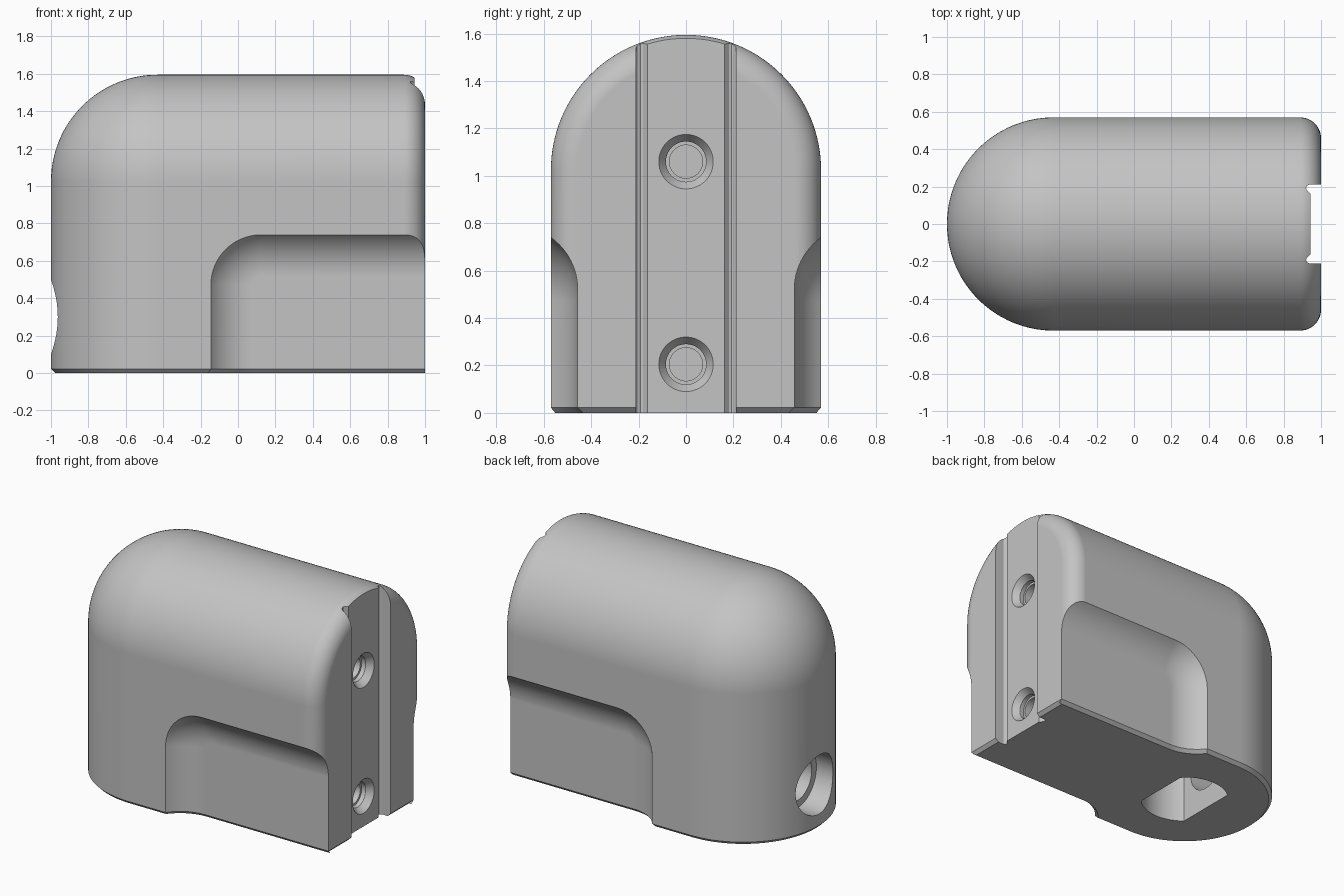
import bpy, bmesh
from math import sin, cos, pi, radians, sqrt

if "Cube" in bpy.data.objects:
    bpy.data.objects.remove(bpy.data.objects["Cube"])

R = 0.57            # half width of the body
NOSE = -0.43        # centre of the rounded nose
SPRING = 1.025      # height where the arch begins
FILLET = 0.112      # rounding at the mounting face

grey = bpy.data.materials.new("light_grey")
grey.use_nodes = True
grey.diffuse_color = (0.55, 0.55, 0.55, 1)
grey.node_tree.nodes["Principled BSDF"].inputs["Base Color"].default_value = (0.55, 0.55, 0.55, 1)


def loft(name, rings, cap_start=True):
    """Skin a list of closed rings of points and cap the ends."""
    bm = bmesh.new()
    loops = [[bm.verts.new(p) for p in ring] for ring in rings]
    n = len(loops[0])
    for a, b in zip(loops, loops[1:]):
        for i in range(n):
            j = (i + 1) % n
            bm.faces.new((a[i], a[j], b[j], b[i]))
    if cap_start:
        bm.faces.new(loops[0])
    bm.faces.new(loops[-1])
    bmesh.ops.remove_doubles(bm, verts=bm.verts, dist=1e-5)
    bmesh.ops.recalc_face_normals(bm, faces=bm.faces)
    mesh = bpy.data.meshes.new(name)
    bm.to_mesh(mesh)
    bm.free()
    mesh.materials.append(grey)
    obj = bpy.data.objects.new(name, mesh)
    bpy.context.collection.objects.link(obj)
    return obj


def cut(target, cutter):
    """Subtract the cutter and remove it."""
    mod = target.modifiers.new("cut", "BOOLEAN")
    mod.operation = "DIFFERENCE"
    mod.solver = "EXACT"
    mod.object = cutter
    cutter.hide_render = True
    bpy.context.view_layer.objects.active = target
    bpy.ops.object.modifier_apply(modifier=mod.name)
    bpy.data.objects.remove(cutter)


def arch(x, r):
    pts = [(x, r * cos(pi * i / 64), SPRING + r * sin(pi * i / 64)) for i in range(65)]
    return [(x, r, 0)] + pts + [(x, -r, 0)]


def turned(name, z, profile):
    """Round cutter along x from (x, radius) pairs."""
    return loft(name, [[(x, r * cos(pi * i / 24), z + r * sin(pi * i / 24))
                        for i in range(48)] for x, r in profile])


# Body: arch sections following the round nose and the filleted mounting face
sections = []
for i in range(33):
    t = pi / 2 * i / 32
    sections.append(arch(NOSE - R * cos(t), R * sin(t) if i else 0))
for i in range(13):
    t = pi / 2 * i / 12
    sections.append(arch(1 - FILLET + FILLET * sin(t), R - FILLET * (1 - cos(t))))
body = loft("housing", sections, cap_start=False)

# Coved recesses low on both sides
COVE = 0.27
for side in (-1, 1):
    layers = []
    for k in range(15):
        t = radians(62) * k / 14
        rad = 0.05 + COVE * sin(t)
        y = side * (0.457 + COVE * (1 - cos(t)))
        ring = [(0.124 - rad, y, -0.2)]
        for i in range(17):
            a = pi / 2 * i / 16
            ring.append((0.124 - rad * cos(a), y, 0.47 + rad * sin(a)))
        ring += [(1.3, y, 0.47 + rad), (1.3, y, -0.2)]
        layers.append(ring)
    cut(body, loft("recess_cutter", layers))

# Chamfer around the base
bm = bmesh.new()
bm.from_mesh(body.data)
bmesh.ops.remove_doubles(bm, verts=bm.verts, dist=0.0005)
floor = [f for f in bm.faces if all(abs(v.co.z) < 1e-4 for v in f.verts)]
bmesh.ops.dissolve_faces(bm, faces=floor)
rim = [e for e in bm.edges if all(abs(v.co.z) < 1e-4 for v in e.verts)]
bmesh.ops.bevel(bm, geom=rim, offset=0.022, segments=1, affect="EDGES", clamp_overlap=False)
bm.to_mesh(body.data)
bm.free()

# Mounting channel with relief grooves at both edges
half = [(1.2, 0.21), (0.935, 0.21), (0.925, 0.204), (0.92, 0.193),
        (0.923, 0.182), (0.943, 0.163)]
outline = half + [(x, -y) for x, y in reversed(half)]
cut(body, loft("channel_cutter", [[(x, y, z) for x, y in outline] for z in (-0.2, 1.9)]))

# Countersunk screw holes in the channel
for z in (0.205, 1.06):
    cut(body, turned("screw_hole_cutter", z, [
        (0.963, 0.13), (0.943, 0.115), (0.9, 0.085), (0.87, 0.085), (0.87, 0.07), (0.74, 0.07)]))

# Pocket in the base: a circle with two flats
pocket = []
for i in range(64):
    a = 2 * pi * i / 64
    x, y = 0.285 * cos(a), 0.285 * sin(a)
    flat = 0.2 if x > 0 else 0.18
    if abs(x) > flat:
        s = flat / abs(x)
        y *= min(1, sqrt(0.285 ** 2 - flat ** 2) / max(abs(0.285 * sin(a)), 0.215))
        x *= s
    pocket.append((NOSE + x, y))
cut(body, loft("pocket_cutter", [[(x, y, z) for x, y in pocket] for z in (-0.1, 0.56)]))

# Stepped port through the nose into the pocket
cut(body, turned("port_cutter", 0.3, [(-1.2, 0.2), (-0.84, 0.2), (-0.84, 0.15), (-0.5, 0.15)]))

# Smooth shading with crisp edges
bpy.ops.object.select_all(action="DESELECT")
body.select_set(True)
bpy.context.view_layer.objects.active = body
bpy.ops.object.shade_smooth_by_angle(angle=radians(25))
weighted = body.modifiers.new("even_normals", "WEIGHTED_NORMAL")
weighted.keep_sharp = True
